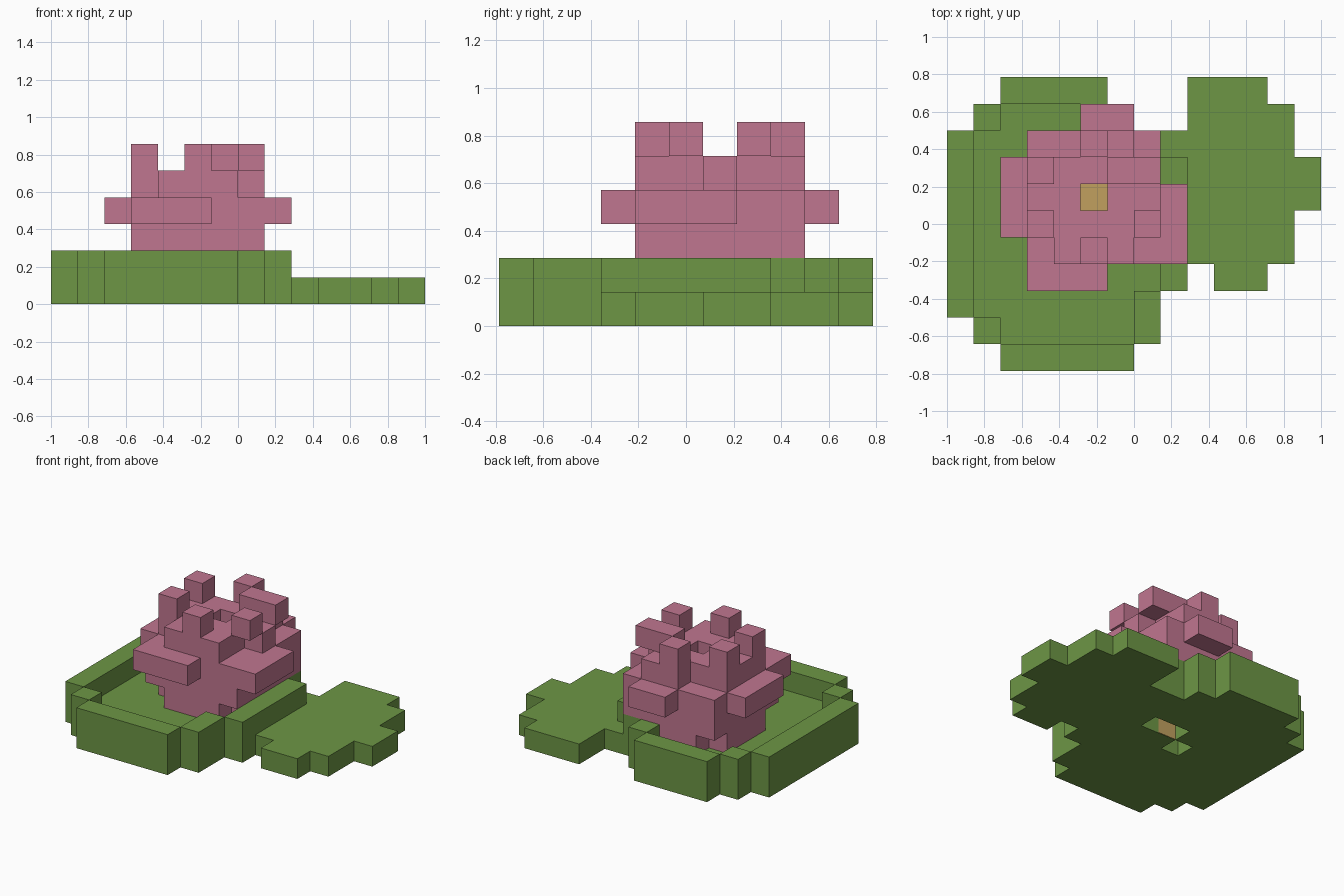
import bpy, bmesh, math

cube = bpy.data.objects.get("Cube")
if cube:
    bpy.data.objects.remove(cube)

U = 1 / 7                      # edge of one block
X0, Y0 = -7 * U, -5.5 * U      # corner of the block grid


def material(name, rgb):
    lin = [((c / 255 + 0.055) / 1.055) ** 2.4 for c in rgb] + [1]
    m = bpy.data.materials.new(name)
    m.use_nodes = True
    m.diffuse_color = lin
    b = next(n for n in m.node_tree.nodes if n.type == 'BSDF_PRINCIPLED')
    b.inputs["Base Color"].default_value = lin
    b.inputs["Roughness"].default_value = 0.8
    return m


GREEN = material("leaf green", (109, 150, 69))
PINK = material("petal pink", (192, 118, 144))
YELLOW = material("pollen yellow", (193, 160, 95))


def block(x, y, z):
    """Set of cells; each argument is an index or an inclusive (low, high) pair."""
    r = [range(a, a + 1) if isinstance(a, int) else range(a[0], a[1] + 1) for a in (x, y, z)]
    return {(i, j, k) for i in r[0] for j in r[1] for k in r[2]}


def skin(name, cells, mat):
    """Outer surface of a set of grid cells, with flat areas merged."""
    bm = bmesh.new()
    verts = {}

    def vert(p):
        if p not in verts:
            verts[p] = bm.verts.new((X0 + p[0] * U, Y0 + p[1] * U, p[2] * U))
        return verts[p]

    for c in sorted(cells):
        for axis in range(3):
            b, d = (axis + 1) % 3, (axis + 2) % 3
            for side in (0, 1):
                n = list(c)
                n[axis] += 1 if side else -1
                if tuple(n) in cells:
                    continue
                ring = []
                for u, v in ((0, 0), (1, 0), (1, 1), (0, 1)):
                    p = list(c)
                    p[axis] += side
                    p[b] += u
                    p[d] += v
                    ring.append(vert(tuple(p)))
                bm.faces.new(ring if side else ring[::-1])
    bmesh.ops.dissolve_limit(bm, angle_limit=math.radians(1), verts=bm.verts[:], edges=bm.edges[:])
    me = bpy.data.meshes.new(name)
    bm.to_mesh(me)
    bm.free()
    me.materials.append(mat)
    ob = bpy.data.objects.new(name, me)
    bpy.context.collection.objects.link(ob)
    return ob


# Large leaf floor, one run of blocks per row, with a small opening below
runs = [(2, 6), (1, 7), (0, 7), (0, 8), (0, 8), (0, 8), (0, 8), (0, 8), (0, 8), (1, 6), (2, 5)]
floor = set().union(*(block(r, j, 0) for j, r in enumerate(runs)))
floor -= block((5, 6), 6, 0) | block(4, 5, 0)
skin("large_leaf", floor, GREEN)

# Raised rim around the large leaf
rim = (block((2, 6), 0, 1) | block(1, 1, 1) | block(0, (2, 8), 1) | block(1, 9, 1)
       | block((2, 5), 10, 1) | block(6, 9, 1) | block(7, 8, 1) | block(8, (3, 7), 1)
       | block(7, (1, 2), 1))
skin("leaf_rim", rim, GREEN)

# Small flat leaf
small = (block((10, 11), 3, 0) | block((9, 12), (4, 9), 0) | block((9, 11), 10, 0)
         | block(13, (6, 7), 0))
skin("small_leaf", small, GREEN)

# Flower body: narrow base, wider bowl
corners = {(i, j, 1) for i in (3, 7) for j in (4, 8)}
body = block((3, 7), (4, 8), (1, 3)) - corners - block(5, 6, 3)
skin("flower_body", body, PINK)

# Outer petals, one per side
skin("front_petal", block((3, 5), 3, 3), PINK)
skin("back_petal", block((5, 6), 9, 3), PINK)
skin("right_petal", block(2, (5, 7), 3), PINK)
skin("left_petal", block(8, (4, 6), 3), PINK)

# Inner petal ring with a pit in the middle
ring = (block((4, 6), (4, 7), 4) | block((5, 6), 8, 4) | block(3, (5, 7), 4)
        | block(7, 6, 4)) - block(5, 6, 4)
skin("inner_petals", ring, PINK)

# Petal tips
tips = (block(3, 5, 5) | block(3, 7, 5) | block(5, 4, 5) | block(7, 5, 5)
        | block(5, 8, 5) | block((6, 7), 7, 5))
skin("petal_tips", tips, PINK)

# Yellow centre, and a thin yellow plate inside the opening below
skin("flower_centre", block(5, 6, 3), YELLOW)
bpy.ops.mesh.primitive_cube_add(size=1, location=(X0 + 5.5 * U, Y0 + 6 * U + 0.002, U / 2))
plate = bpy.context.object
plate.name = "stem_plate"
plate.scale = (U * 0.99, 0.004, U * 0.98)
plate.data.materials.append(YELLOW)
